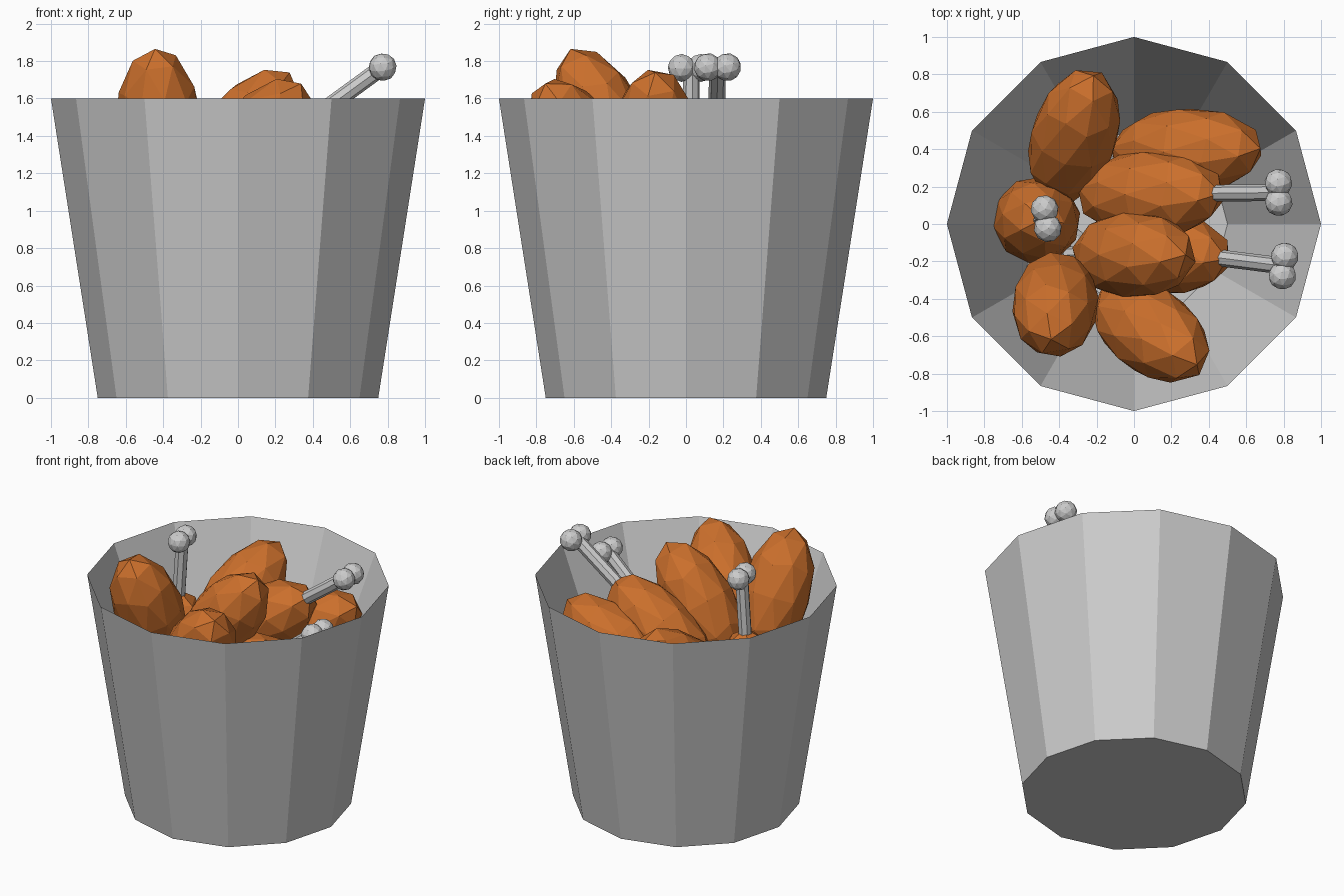
import bpy, bmesh, math
from mathutils import Vector, Matrix

if "Cube" in bpy.data.objects:
    bpy.data.objects.remove(bpy.data.objects["Cube"])

meat_mat = bpy.data.materials.new("crispy_coating")
meat_mat.diffuse_color = (0.60, 0.16, 0.025, 1)
meat_mat.use_nodes = True
meat_mat.node_tree.nodes["Principled BSDF"].inputs["Base Color"].default_value = meat_mat.diffuse_color


def add_object(name, bm, mat=None):
    me = bpy.data.meshes.new(name)
    bm.to_mesh(me)
    bm.free()
    if mat:
        me.materials.append(mat)
    ob = bpy.data.objects.new(name, me)
    bpy.context.collection.objects.link(ob)
    return ob


# Twelve-sided bucket: base, outer wall to the rim, inner wall down to the floor
def make_bucket():
    bm = bmesh.new()
    sides = 12
    rings = []
    for r, z in [(0.75, 0), (1.0, 1.6), (0.5, 0.3)]:
        rings.append([bm.verts.new((r * math.cos(math.tau * i / sides),
                                    r * math.sin(math.tau * i / sides), z))
                      for i in range(sides)])
    for lo, hi in zip(rings, rings[1:]):
        for i in range(sides):
            j = (i + 1) % sides
            bm.faces.new((lo[i], lo[j], hi[j], hi[i]))
    bm.faces.new(rings[0][::-1])
    bm.faces.new(rings[2])
    add_object("bucket", bm)


# Drumstick: faceted body, bone shaft and two knuckles, laid along bone_dir
def make_drumstick(n, center, bone_dir):
    axis = Vector(bone_dir).normalized()
    side = axis.cross(Vector((0, 0, 1))).normalized()
    rot = Matrix((side, axis.cross(side), axis)).transposed().to_4x4()
    place = Matrix.Translation(center) @ rot

    bm = bmesh.new()
    bmesh.ops.create_icosphere(bm, subdivisions=2, radius=1,
                               matrix=Matrix.Diagonal((0.235, 0.235, 0.465, 1)))
    add_object(f"drumstick_meat_{n}", bm, meat_mat).matrix_world = place

    bm = bmesh.new()
    bmesh.ops.create_cone(bm, cap_ends=True, segments=8, radius1=0.045, radius2=0.045,
                          depth=0.5, matrix=Matrix.Translation((0, 0, 0.59)))
    for x in (-0.052, 0.052):
        bmesh.ops.create_icosphere(bm, subdivisions=2, radius=0.075,
                                   matrix=Matrix.Translation((x, 0, 0.845)))
    add_object(f"drumstick_bone_{n}", bm).matrix_world = place


make_bucket()
drumsticks = [  # body centre, direction the bone points
    ((0.09, 0.16, 1.27), (0.81, 0.01, 0.59)),
    ((0.13, -0.14, 1.01), (0.79, -0.10, 0.60)),
    ((-0.52, 0.02, 0.92), (0.06, 0.01, 1.0)),
    ((0.00, -0.165, 1.365), (-0.59, 0.0, -0.80)),
    ((-0.42, -0.43, 1.44), (0.05, 0.40, -0.91)),
    ((0.09, -0.57, 1.33), (-0.53, 0.39, -0.75)),
    ((-0.32, 0.47, 1.20), (-0.22, -0.69, -0.68)),
    ((0.28, 0.39, 1.19), (-0.85, -0.03, -0.52)),
]
for n, (center, bone_dir) in enumerate(drumsticks, 1):
    make_drumstick(n, center, bone_dir)
